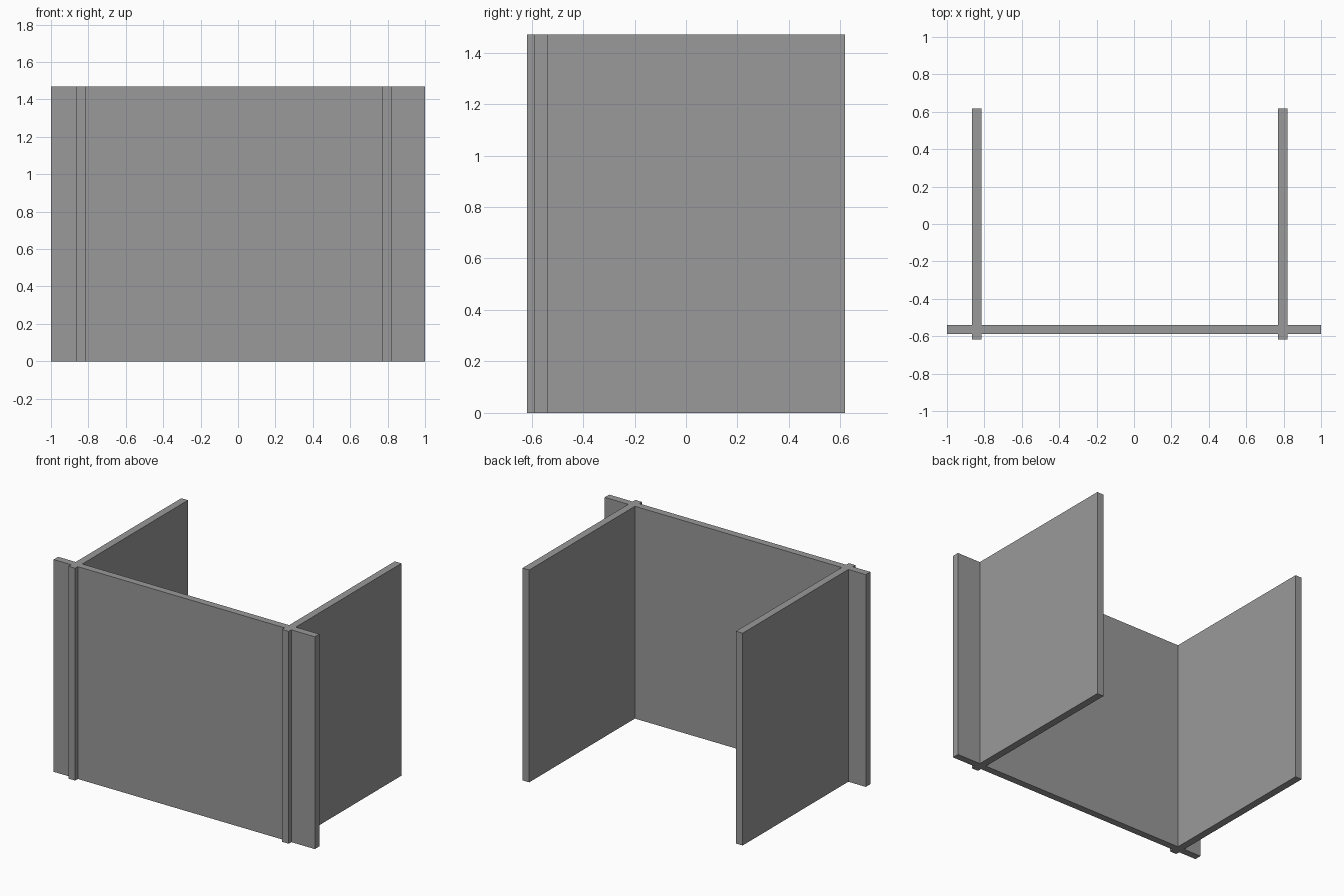
import bpy
import bmesh

if "Cube" in bpy.data.objects:
    bpy.data.objects.remove(bpy.data.objects["Cube"])

HEIGHT = 1.47
THICK = 0.049                        # cross panel
SIDE_THICK = 0.051                   # side panels
FRONT, BACK = -0.617, 0.617          # ends of the side panels
Y0 = -0.588                          # outer face of the cross panel
Y1 = Y0 + THICK
SIDES = (-0.866, 0.769)              # left edge of each side panel


def wall_run(xs, y_wall, y_end):
    """One side of the plan: along the cross panel, out around each side panel."""
    pts = [(-1, y_wall)]
    for x in xs:
        x2 = x + SIDE_THICK
        pts += [(x, y_wall), (x, y_end), (x2, y_end), (x2, y_wall)]
    return pts + [(1, y_wall)]


# Interlocking panels: one plan outline extruded to full height
outline = wall_run(SIDES, Y0, FRONT) + wall_run(SIDES, Y1, BACK)[::-1]
bm = bmesh.new()
base = bm.faces.new([bm.verts.new((x, y, 0)) for x, y in outline])
top = bmesh.ops.extrude_face_region(bm, geom=[base], use_keep_orig=True)["geom"]
bmesh.ops.translate(bm, vec=(0, 0, HEIGHT),
                    verts=[g for g in top if isinstance(g, bmesh.types.BMVert)])
bmesh.ops.recalc_face_normals(bm, faces=bm.faces)

mesh = bpy.data.meshes.new("partition_panels")
bm.to_mesh(mesh)
bm.free()

# Dark grey finish
grey = bpy.data.materials.new("dark_grey")
grey.diffuse_color = (0.32, 0.32, 0.32, 1)
grey.use_nodes = True
grey.node_tree.nodes["Principled BSDF"].inputs["Base Color"].default_value = grey.diffuse_color
mesh.materials.append(grey)
bpy.context.collection.objects.link(bpy.data.objects.new("partition_panels", mesh))
